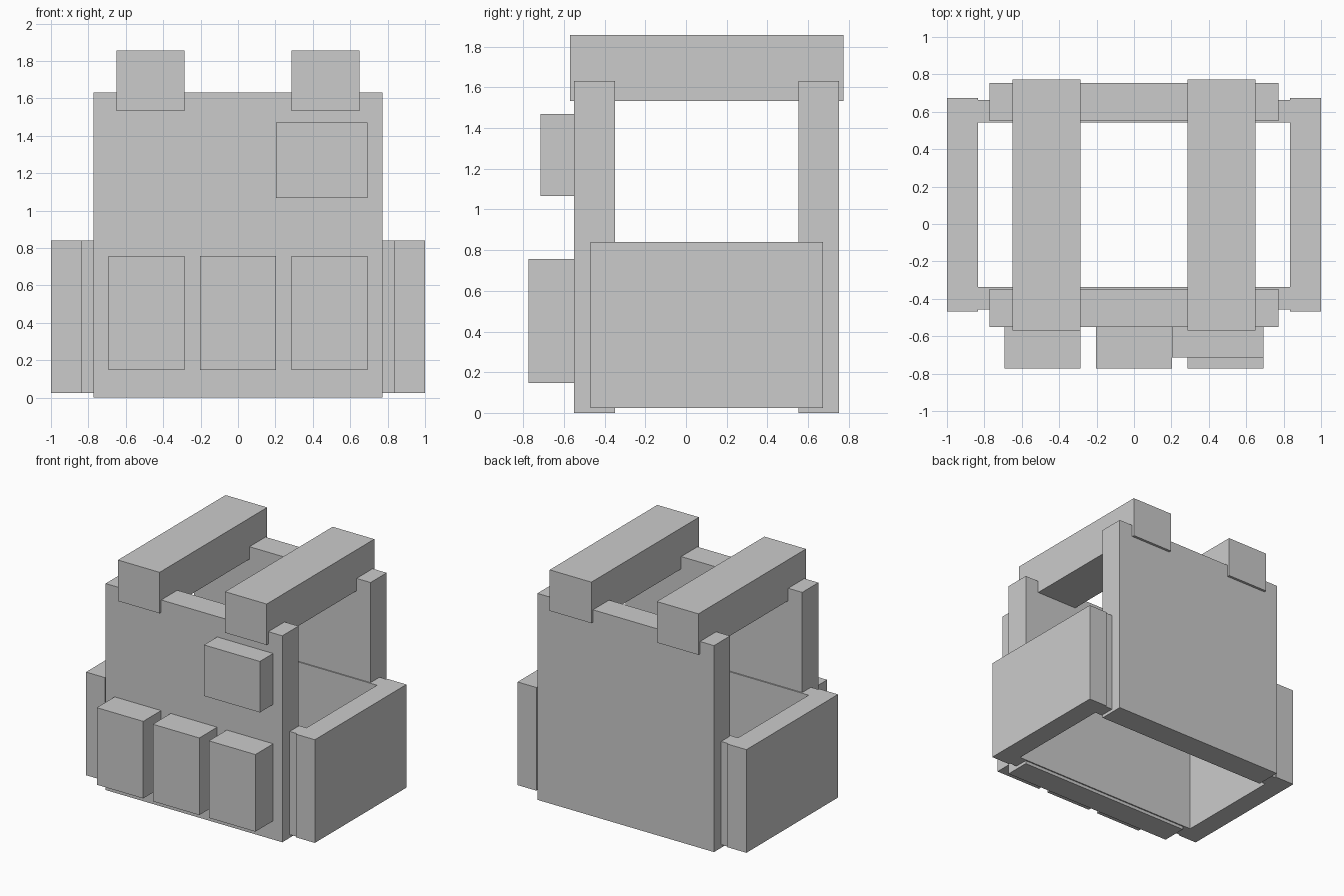
import bpy

if "Cube" in bpy.data.objects:
    bpy.data.objects.remove(bpy.data.objects["Cube"])


def box(name, x, y, z):
    """Flat-faced box from (min, max) ranges on each axis."""
    bpy.ops.mesh.primitive_cube_add(size=1, location=[(r[0] + r[1]) / 2 for r in (x, y, z)])
    ob = bpy.context.object
    ob.name = name
    ob.scale = [r[1] - r[0] for r in (x, y, z)]
    bpy.ops.object.transform_apply(location=False, rotation=False, scale=True)
    return ob


# Front and back panels
box("front_panel", (-0.772, 0.772), (-0.55, -0.348), (0, 1.631))
box("back_panel", (-0.772, 0.772), (0.552, 0.753), (0, 1.631))

# Waist bands passing through the panels, joining the side panels
BAND_Z = (0.025, 0.84)
box("front_waist_band", (-0.838, 0.838), (-0.457, -0.338), BAND_Z)
box("back_waist_band", (-0.838, 0.838), (0.543, 0.664), BAND_Z)

# Side panels and shoulder straps, mirrored left and right
for side, s in (("left", -1), ("right", 1)):
    box(side + "_side_panel", sorted((s * 0.835, s * 1.0)), (-0.469, 0.674), BAND_Z)
    box(side + "_shoulder_strap", sorted((s * 0.286, s * 0.65)), (-0.57, 0.773), (1.533, 1.857))

# Row of three front pouches
for i, cx in enumerate((-0.49, 0, 0.49)):
    box(f"front_pouch_{i + 1}", (cx - 0.203, cx + 0.203), (-0.773, -0.54), (0.148, 0.757))

# Small chest pouch
box("chest_pouch", (0.203, 0.692), (-0.715, -0.54), (1.067, 1.47))
